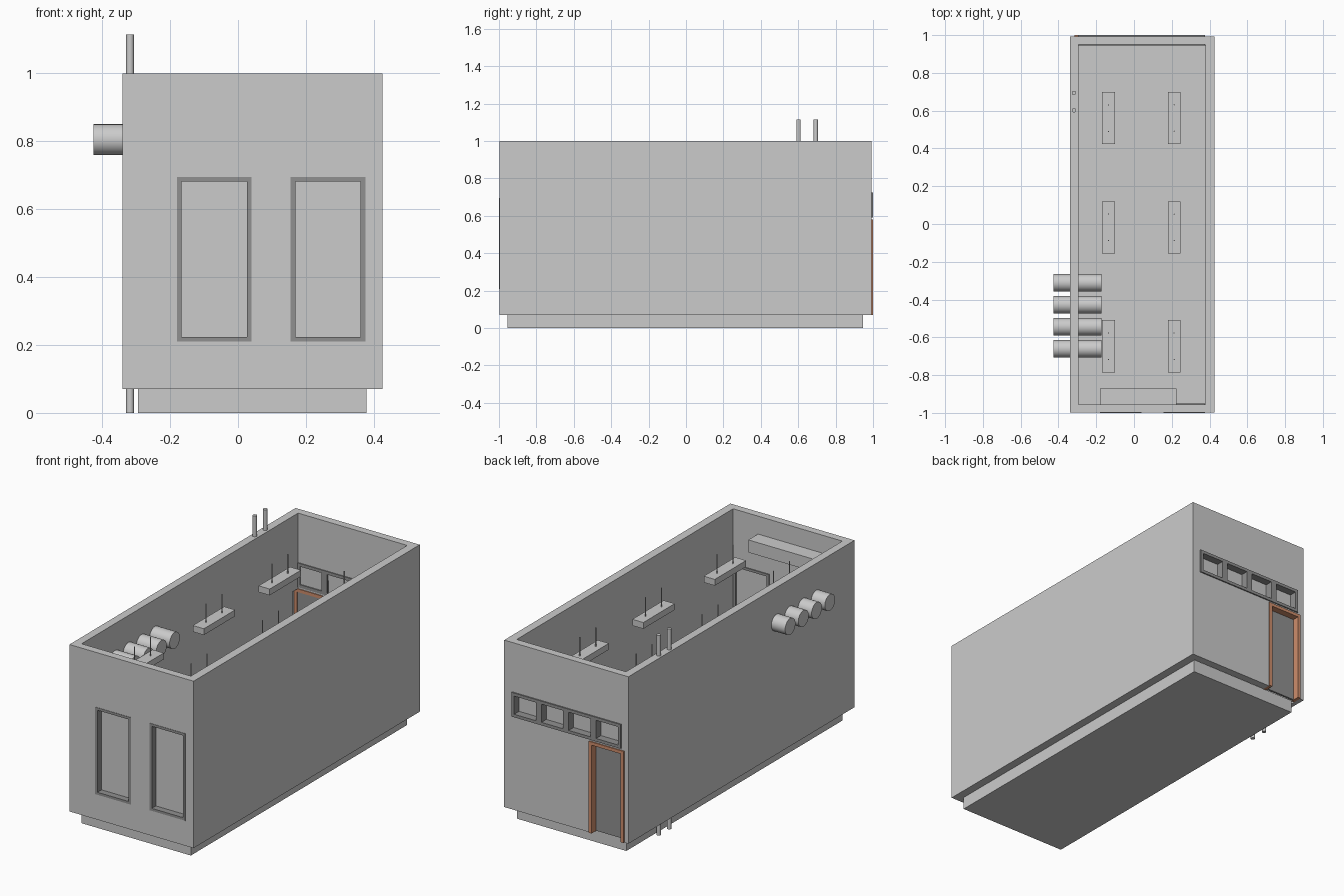
import bpy, bmesh, math
from mathutils import Matrix, Vector

if "Cube" in bpy.data.objects:
    bpy.data.objects.remove(bpy.data.objects["Cube"])


def material(name, rgb):
    m = bpy.data.materials.new(name)
    m.diffuse_color = (*rgb, 1)
    m.use_nodes = True
    m.node_tree.nodes["Principled BSDF"].inputs["Base Color"].default_value = m.diffuse_color
    return m


DARK = material("dark_metal", (0.28, 0.28, 0.28))
GLASS = material("glass", (0.93, 0.955, 0.945))
WOOD = material("wood", (0.62, 0.27, 0.15))


def finish(bm, name, mat=None):
    me = bpy.data.meshes.new(name)
    bm.to_mesh(me)
    bm.free()
    ob = bpy.data.objects.new(name, me)
    bpy.context.collection.objects.link(ob)
    if mat:
        me.materials.append(mat)
    return ob


def add_box(bm, x0, x1, y0, y1, z0, z1):
    c = Vector((x0 + x1, y0 + y1, z0 + z1)) / 2
    bmesh.ops.create_cube(bm, size=1, matrix=Matrix.Translation(c) @
                          Matrix.Diagonal((x1 - x0, y1 - y0, z1 - z0, 1)))


def box(name, *b, mat=None):
    bm = bmesh.new()
    add_box(bm, *b)
    return finish(bm, name, mat)


def cylinder(name, center, r, depth, axis='Z', sides=24, mat=None):
    bm = bmesh.new()
    rot = Matrix.Rotation(math.pi / 2, 4, 'Y') if axis == 'X' else Matrix()
    bmesh.ops.create_cone(bm, cap_ends=True, segments=sides, radius1=r, radius2=r,
                          depth=depth, matrix=Matrix.Translation(center) @ rot)
    for f in bm.faces:
        f.smooth = len(f.verts) == 4
    for e in bm.edges:
        e.smooth = all(len(f.verts) == 4 for f in e.link_faces)
    return finish(bm, name, mat)


def frame(name, x0, x1, z0, z1, y0, y1, w, mat, sill=True):
    bm = bmesh.new()
    zb = z0 + w if sill else z0
    add_box(bm, x0, x0 + w, y0, y1, zb, z1 - w)
    add_box(bm, x1 - w, x1, y0, y1, zb, z1 - w)
    add_box(bm, x0, x1, y0, y1, z1 - w, z1)
    if sill:
        add_box(bm, x0, x1, y0, y1, z0, z0 + w)
    return finish(bm, name, mat)


# floor slab and wall shell
box("floor_slab", -0.295, 0.378, -0.955, 0.947, 0, 0.072)
walls = box("walls", -0.34, 0.425, -0.998, 0.993, 0.07, 1.0)

cutters = [
    box("room_cutter", -0.295, 0.378, -0.955, 0.95, -0.1, 1.2),
    box("front_cutter_a", -0.18, 0.04, -1.1, -0.9, 0.21, 0.695),
    box("front_cutter_b", 0.155, 0.375, -1.1, -0.9, 0.21, 0.695),
    box("back_cutter", -0.2945, 0.376, 0.9, 1.1, 0.59, 0.725),
    box("door_cutter", -0.315, -0.10, 0.9, 1.1, -0.05, 0.58),
]
bpy.context.view_layer.objects.active = walls
for c in cutters:
    c.hide_render = True
    mod = walls.modifiers.new(c.name, 'BOOLEAN')
    mod.operation, mod.solver, mod.object = 'DIFFERENCE', 'EXACT', c
    bpy.ops.object.modifier_apply(modifier=mod.name)
for c in cutters:
    bpy.data.objects.remove(c)

# tall front windows
for i, x in enumerate((-0.18, 0.155)):
    frame(f"front_window_frame_{i}", x, x + 0.22, 0.21, 0.695, -1.0, -0.95, 0.014, DARK)
    box(f"front_window_glass_{i}", x + 0.012, x + 0.208, -0.964, -0.958, 0.222, 0.683, mat=GLASS)

# row of high back windows
step = 0.673 / 4
for i in range(4):
    x = -0.297 + i * step
    frame(f"back_window_frame_{i}", x, x + step, 0.59, 0.725, 0.945, 1.0, 0.017, DARK)
    box(f"back_window_glass_{i}", x + 0.015, x + step - 0.015, 0.951, 0.957, 0.605, 0.71, mat=GLASS)

# back door
frame("door_frame", -0.315, -0.10, 0.07, 0.58, 0.945, 1.0, 0.018, WOOD, sill=False)
box("door_leaf", -0.299, -0.116, 0.95, 0.962, 0.072, 0.564, mat=DARK)

# vent ducts through the left wall
for i in range(4):
    cylinder(f"vent_duct_{i}", (-0.2985, -0.311 - 0.1165 * i, 0.805), 0.0455, 0.253, 'X', 32)

# vertical drain pipes
for i, y in enumerate((0.602, 0.694)):
    cylinder(f"drain_pipe_{i}", (-0.318, y, 0.5575), 0.0115, 1.115)

# hanging lamps
for i, x in enumerate((-0.135, 0.213)):
    for j, y in enumerate((-0.647, -0.018, 0.561)):
        box(f"lamp_{i}_{j}", x - 0.034, x + 0.034, y - 0.138, y + 0.138, 0.795, 0.83)
        for k in (-1, 1):
            cylinder(f"lamp_rod_{i}_{j}_{k}", (x, y + k * 0.07, 0.88), 0.003, 0.11, sides=12)

# box unit above the front windows
box("wall_unit", -0.18, 0.225, -0.955, -0.87, 0.83, 0.9)
